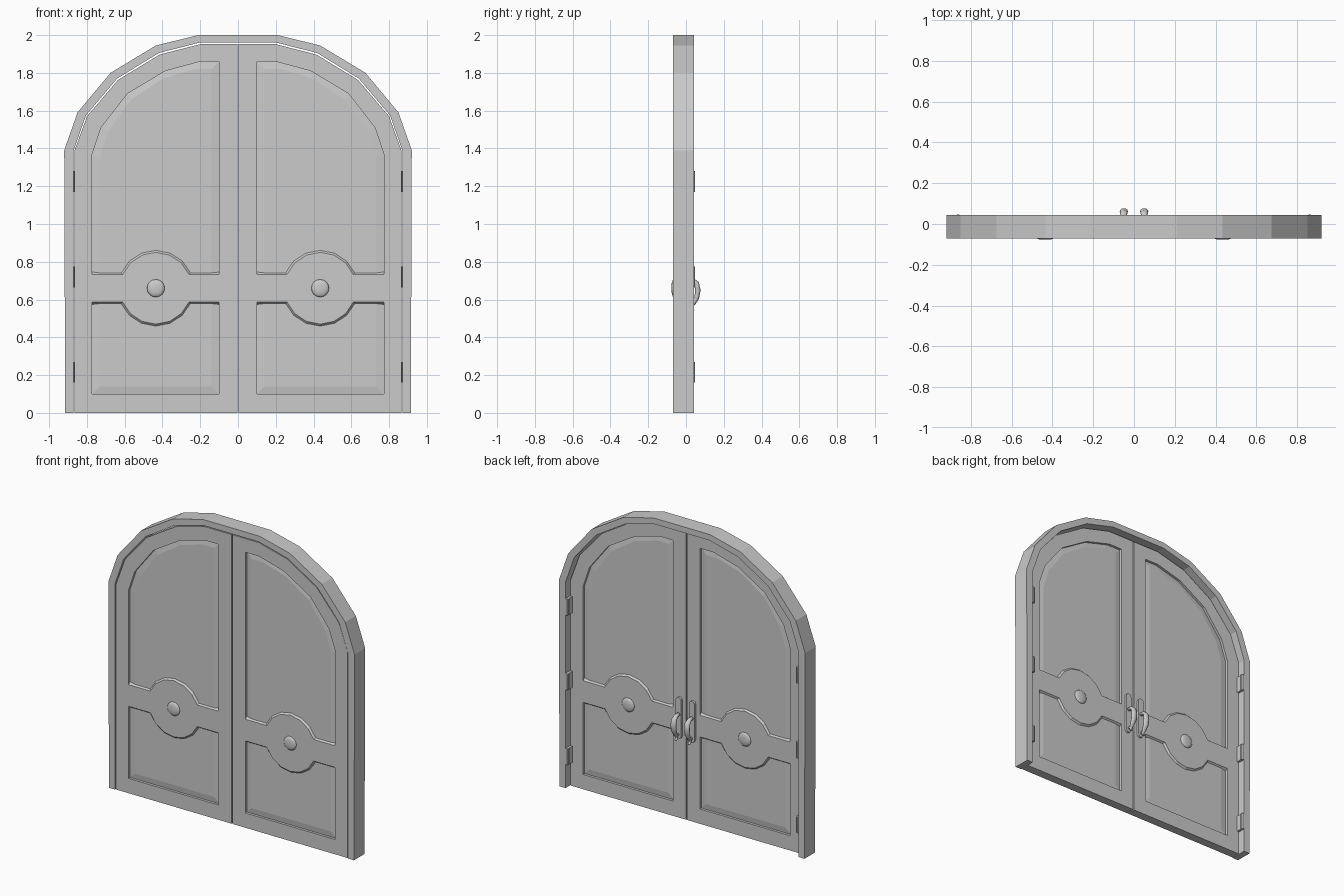
import bpy, bmesh, math
from mathutils import Vector

if "Cube" in bpy.data.objects:
    bpy.data.objects.remove(bpy.data.objects["Cube"])

FRONT, BACK = -0.065, -0.005      # door faces
P_FRONT, P_BACK = -0.048, -0.022  # recessed panel faces
KX, KZ = 0.435, 0.66              # boss centre


def loft(name, rings, closed=False, smooth=False, mirror=True):
    """Skin equal-length rings; cap the ends unless the rings form a cycle."""
    bm = bmesh.new()
    vs = [[bm.verts.new(p) for p in r] for r in rings]
    n = len(rings[0])
    pairs = list(zip(vs, vs[1:])) + ([(vs[-1], vs[0])] if closed else [])
    for a, b in pairs:
        for i in range(n):
            j = (i + 1) % n
            bm.faces.new((a[i], a[j], b[j], b[i]))
    if not closed:
        bm.faces.new(vs[0][::-1])
        bm.faces.new(vs[-1])
    bmesh.ops.recalc_face_normals(bm, faces=bm.faces)
    me = bpy.data.meshes.new(name)
    bm.to_mesh(me)
    bm.free()
    ob = bpy.data.objects.new(name, me)
    bpy.context.collection.objects.link(ob)
    if smooth:
        for f in me.polygons:
            f.use_smooth = True
    if mirror:
        ob.modifiers.new("Mirror", 'MIRROR').use_clip = False
    return ob


def flat(pts, y):
    return [(x, y, z) for x, z in pts]


# Arched frame: rectangular section swept over the arch
outer = [(0.915, 0), (0.92, 1.39), (0.85, 1.59), (0.675, 1.80), (0.435, 1.945), (0.21, 2.0)]
inner = [(0.87, 0), (0.87, 1.39), (0.805, 1.575), (0.64, 1.77), (0.42, 1.905), (0.205, 1.96)]
outer += [(-x, z) for x, z in outer[::-1]]
inner += [(-x, z) for x, z in inner[::-1]]
loft("arched_frame",
     [[(o[0], -0.07, o[1]), (o[0], 0.043, o[1]), (i[0], 0.043, i[1]), (i[0], -0.07, i[1])]
      for o, i in zip(outer, inner)], mirror=False)

# Door leaf border: ring between the leaf outline and the panel opening
leaf = [(0.003, 0), (0.865, 0), (0.865, 1.39), (0.80, 1.57), (0.635, 1.763),
        (0.415, 1.897), (0.20, 1.952), (0.003, 1.952)]
hole = [(0.10, 0.10), (0.772, 0.10), (0.772, 1.37), (0.725, 1.51), (0.585, 1.69),
        (0.385, 1.81), (0.20, 1.86), (0.10, 1.86)]
loft("door_border", [flat(leaf, FRONT), flat(leaf, BACK), flat(hole, BACK), flat(hole, FRONT)],
     closed=True)

# Recessed panel with a gently raised field on both faces
field = [(KX + (x - KX) * 0.88, 0.98 + (z - 0.98) * 0.955) for x, z in hole]
loft("door_panel", [flat(field, P_FRONT - 0.006), flat(hole, P_FRONT),
                    flat(hole, P_BACK), flat(field, P_BACK + 0.006)])


# Cross rail with a round boss, edges sloping down to the panel
def rail(half, radius):
    a0 = math.asin(half / radius)
    arc = [a0 + (math.pi - 2 * a0) * i / 6 for i in range(7)]
    top = [(0.774, KZ + half)]
    top += [(KX + radius * math.cos(a), KZ + radius * math.sin(a)) for a in arc]
    top += [(0.098, KZ + half)]
    return top + [(x, 2 * KZ - z) for x, z in top[::-1]]


small, big = rail(0.073, 0.19), rail(0.089, 0.21)
loft("cross_rail", [flat(small, FRONT), flat(big, P_FRONT + 0.004),
                    flat(big, P_BACK - 0.004), flat(small, BACK)])

# Flattened round studs on both faces
for side, y in (("front", FRONT), ("back", BACK)):
    rings = []
    for k in range(1, 8):
        t = math.pi * k / 8
        r = 0.047 * math.sin(t)
        rings.append([(KX + r * math.cos(a), y + 0.013 * math.cos(t), KZ + r * math.sin(a))
                      for a in (math.tau * i / 16 for i in range(16))])
    loft(side + "_stud", rings, smooth=True)


# Hinges: barrel plus a leaf reaching back to the door
def circle(cx, cy, z, rx, ry, n):
    return [(cx + rx * math.cos(math.tau * i / n), cy + ry * math.sin(math.tau * i / n), z)
            for i in range(n)]


for z in (0.16, 0.665, 1.17):
    loft("hinge_barrel", [circle(0.862, 0.034, h, 0.013, 0.013, 10) for h in (z, z + 0.11)])
    box = [(0.853, BACK - 0.002), (0.869, BACK - 0.002), (0.869, 0.034), (0.853, 0.034)]
    loft("hinge_leaf", [[(x, y, h) for x, y in box] for h in (z, z + 0.11)])

# Handle back plates: capsule outline
HX = 0.05
cap = [(HX + 0.02 * math.cos(a), (0.80 if i < 7 else 0.56) + 0.02 * math.sin(a))
       for i, a in enumerate([math.pi * k / 6 for k in range(7)] +
                             [math.pi + math.pi * k / 6 for k in range(7)])]
loft("handle_plate", [flat(cap, BACK - 0.002), flat(cap, 0.010)])

# Curved pull handles: tapering oval sections along a bowed path (y, z, width, thickness)
path = [(0.005, 0.705, 0.012, 0.012), (0.035, 0.703, 0.014, 0.012), (0.056, 0.685, 0.018, 0.014),
        (0.063, 0.65, 0.020, 0.014), (0.057, 0.61, 0.019, 0.013), (0.040, 0.578, 0.014, 0.010),
        (0.027, 0.56, 0.010, 0.007), (0.030, 0.545, 0.009, 0.006), (0.043, 0.541, 0.007, 0.004)]
rings = []
for k, (y, z, w, t) in enumerate(path):
    a, b = path[max(k - 1, 0)], path[min(k + 1, len(path) - 1)]
    d = Vector((0, b[0] - a[0], b[1] - a[1])).normalized()
    nrm = Vector((0, d.z, -d.y))
    rings.append([Vector((HX, y, z)) + Vector((w, 0, 0)) * math.cos(q) + nrm * t * math.sin(q)
                  for q in (math.tau * i / 12 for i in range(12))])
loft("pull_handle", rings, smooth=True)

# Lower post joining the pull to its plate
loft("handle_post", [[(HX + 0.008 * math.cos(q), y, 0.57 + 0.008 * math.sin(q))
                      for q in (math.tau * i / 8 for i in range(8))] for y in (0.005, 0.032)])
